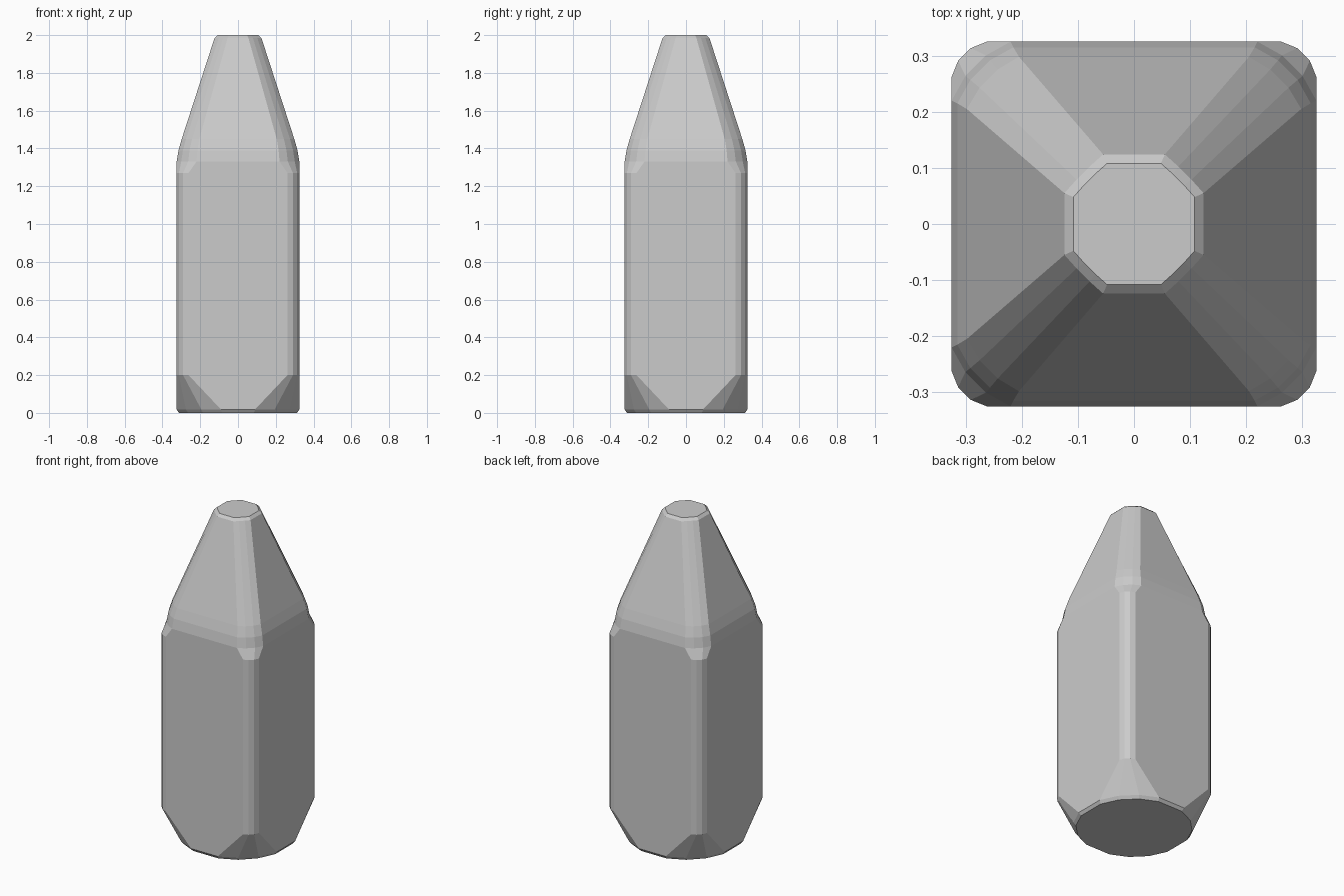
import bpy, bmesh
from math import sin, cos, pi, hypot, atan2

cube = bpy.data.objects.get("Cube")
if cube:
    bpy.data.objects.remove(cube)

# Plain grey material
grey = bpy.data.materials.new("plain grey")
grey.use_nodes = True
grey.diffuse_color = (0.6, 0.6, 0.6, 1)
grey.node_tree.nodes["Principled BSDF"].inputs["Base Color"].default_value = (0.6, 0.6, 0.6, 1)

SEGMENTS = 3  # facets on each rounded corner


def corner(width, flat, bulge):
    """Points of one corner: bulge 0 is a straight chamfer, 1 a full round."""
    pts = []
    r = width - flat
    for i in range(SEGMENTS + 1):
        t = i / SEGMENTS
        line = (width - r * t, flat + r * t)
        arc = (flat + r * cos(t * pi / 2), flat + r * sin(t * pi / 2))
        pts.append(tuple(a + (b - a) * bulge for a, b in zip(line, arc)))
    return pts


def round_corner(width, flat):
    """Points of one corner lying on a circle about the bottle axis."""
    radius, start = hypot(width, flat), atan2(flat, width)
    step = (pi / 2 - 2 * start) / SEGMENTS
    return [(radius * cos(start + i * step), radius * sin(start + i * step))
            for i in range(SEGMENTS + 1)]


def ring(bm, pts, z):
    """Repeat a corner on all four sides."""
    verts = []
    for turn in range(4):
        for x, y in pts:
            for _ in range(turn):
                x, y = -y, x
            verts.append(bm.verts.new((x, y, z)))
    return verts


bm = bmesh.new()
rings = [
    # round foot with a small bevel
    ring(bm, round_corner(0.312, 0.085), 0),
    ring(bm, round_corner(0.325, 0.09), 0.018),
    # square body
    ring(bm, corner(0.325, 0.262, 0.75), 0.2),
    ring(bm, corner(0.325, 0.262, 0.75), 1.27),
    # rounded shoulder
    ring(bm, corner(0.325, 0.22, 0.5), 1.33),
    ring(bm, corner(0.315, 0.215, 0.5), 1.39),
    ring(bm, corner(0.298, 0.205, 0.45), 1.45),
    # tapered neck and bevelled flat top
    ring(bm, corner(0.124, 0.055, 0.1), 1.985),
    ring(bm, corner(0.108, 0.048, 0.1), 2),
]
for low, high in zip(rings, rings[1:]):
    n = len(low)
    for i in range(n):
        j = (i + 1) % n
        bm.faces.new((low[i], low[j], high[j], high[i]))
bm.faces.new(rings[0][::-1])
bm.faces.new(rings[-1])

mesh = bpy.data.meshes.new("bottle")
bm.to_mesh(mesh)
bm.free()
mesh.materials.append(grey)
bottle = bpy.data.objects.new("bottle", mesh)
bpy.context.collection.objects.link(bottle)
